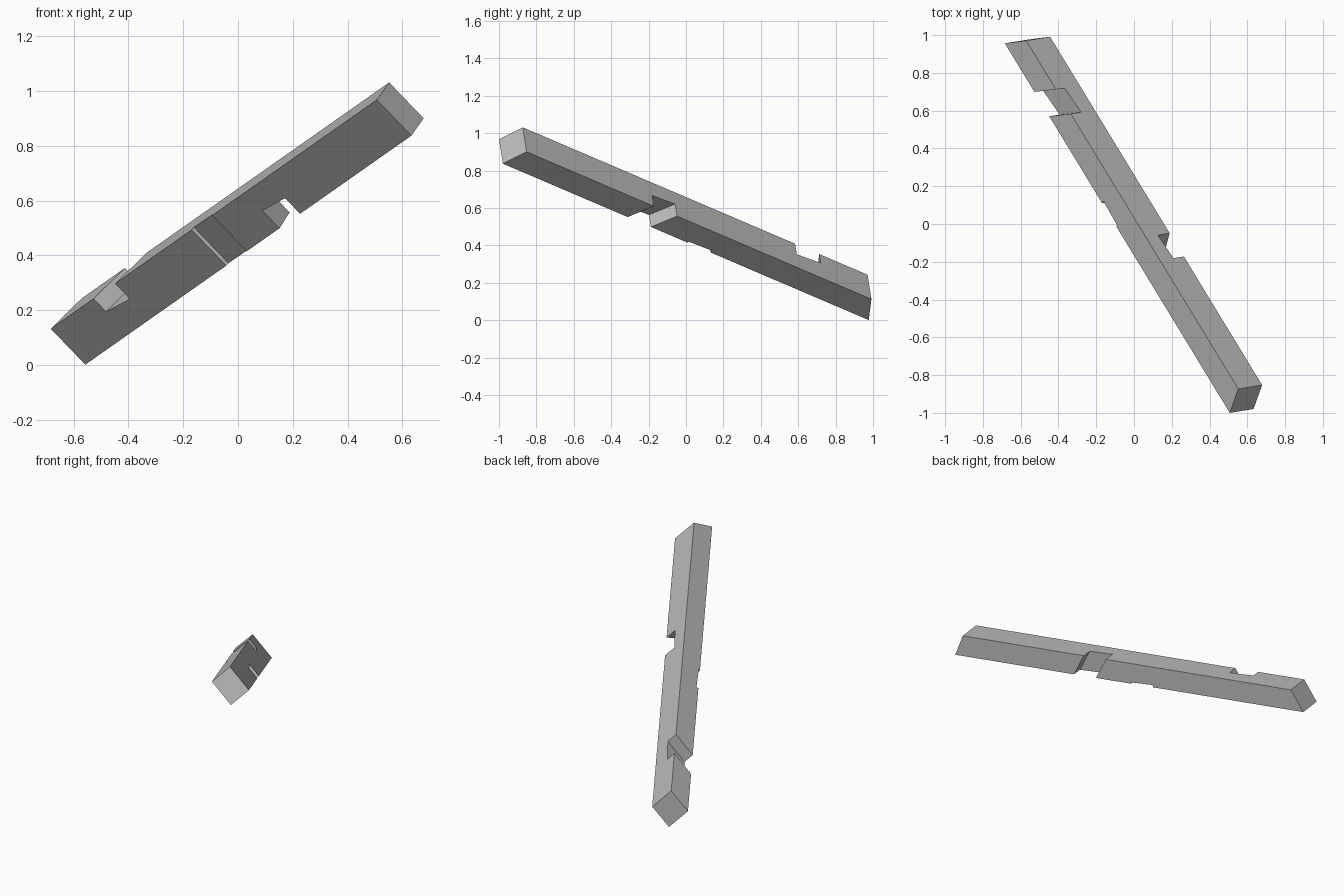
import bpy, bmesh
from mathutils import Vector, Matrix

old = bpy.data.objects.get("Cube")
if old:
    bpy.data.objects.remove(old, do_unlink=True)

# Timber frame: u runs along the beam, v across its thickness, w across its depth
u = Vector((-0.4885, 0.8025, -0.343)).normalized()
w = Vector((0.69, 0.115, -0.718))
w = (w - u * w.dot(u)).normalized()
v = w.cross(u)
START = Vector((0.507, -1.0, 0.968))
FRAME = Matrix.Translation(START) @ Matrix((u, v, w)).transposed().to_4x4()
T, D = 0.137, 0.183          # beam thickness and depth

timber = bpy.data.materials.new("grey_timber")
timber.use_nodes = True
colour = (0.5, 0.5, 0.5, 1)
timber.diffuse_color = colour
timber.node_tree.nodes["Principled BSDF"].inputs["Base Color"].default_value = colour


def make_object(name, bm):
    bmesh.ops.recalc_face_normals(bm, faces=bm.faces)
    mesh = bpy.data.meshes.new(name)
    bm.to_mesh(mesh)
    bm.free()
    mesh.materials.append(timber)
    obj = bpy.data.objects.new(name, mesh)
    bpy.context.collection.objects.link(obj)
    obj.matrix_world = FRAME
    return obj


def prism(name, lower, upper):
    """Solid between two matching outlines."""
    bm = bmesh.new()
    a = [bm.verts.new(p) for p in lower]
    b = [bm.verts.new(p) for p in upper]
    bm.faces.new(a)
    bm.faces.new(b)
    for i in range(len(a)):
        j = (i + 1) % len(a)
        bm.faces.new((a[i], a[j], b[j], b[i]))
    return make_object(name, bm)


def skew_notch(name, s0, s1, skew, floor0, floor1, outside):
    """Slanted seat cut right across the thickness, with a sloping floor."""
    def outline(y):
        shift = skew * y / T
        return [(s0 + shift, y, outside), (s1 + shift, y, outside),
                (s1 + shift, y, floor1), (s0 + shift, y, floor0)]
    return prism(name, outline(-0.05), outline(T + 0.05))


def peg_hole(name, start, end, radius=0.004):
    p, q = Vector(start), Vector(end)
    axis = q - p
    bm = bmesh.new()
    bmesh.ops.create_cone(bm, cap_ends=True, segments=8, radius1=radius,
                          radius2=radius, depth=axis.length * 1.6)
    turn = axis.to_track_quat('Z', 'Y').to_matrix().to_4x4()
    bm.transform(Matrix.Translation((p + q) / 2) @ turn)
    return make_object(name, bm)


# Beam with mitred ends
plan = [(0, 0), (2.438, 0), (2.356, T), (0.058, T)]
beam = prism("timber_brace", [(x, y, 0) for x, y in plan],
             [(x, y, D) for x, y in plan])

# Two slanted seats and one shallow housing
cutters = [
    skew_notch("upper_seat_cutter", 1.957, 2.118, -0.084, 0.079, 0.066, -0.1),
    skew_notch("lower_seat_cutter", 0.832, 0.986, 0.074, D - 0.08, D - 0.09, D + 0.1),
    prism("housing_cutter",
          [(1.231, -0.05, -0.05), (1.384, -0.05, -0.05), (1.384, 0.015, -0.05), (1.231, 0.009, -0.05)],
          [(1.231, -0.05, D + 0.05), (1.384, -0.05, D + 0.05), (1.384, 0.015, D + 0.05), (1.231, 0.009, D + 0.05)]),
]

# Peg holes: straight through the seats, slanted through the housing
for s, y in ((1.986, 0.041), (2.018, 0.098), (0.956, 0.039), (0.923, 0.096)):
    cutters.append(peg_hole("seat_peg_cutter", (s, y, 0), (s, y, D)))
for s in (1.352, 1.273):
    cutters.append(peg_hole("housing_peg_cutter", (s, 0.012, 0.11), (s - 0.059, T, 0.164)))

for c in cutters:
    c.hide_render = True
    cut = beam.modifiers.new(c.name, 'BOOLEAN')
    cut.operation = 'DIFFERENCE'
    cut.solver = 'EXACT'
    cut.object = c

# Bake the cuts and drop the cutters
bpy.context.view_layer.update()
graph = bpy.context.evaluated_depsgraph_get()
baked = bpy.data.meshes.new_from_object(beam.evaluated_get(graph))
beam.modifiers.clear()
beam.data = baked
baked.materials.clear()
baked.materials.append(timber)
for c in cutters:
    bpy.data.objects.remove(c, do_unlink=True)
